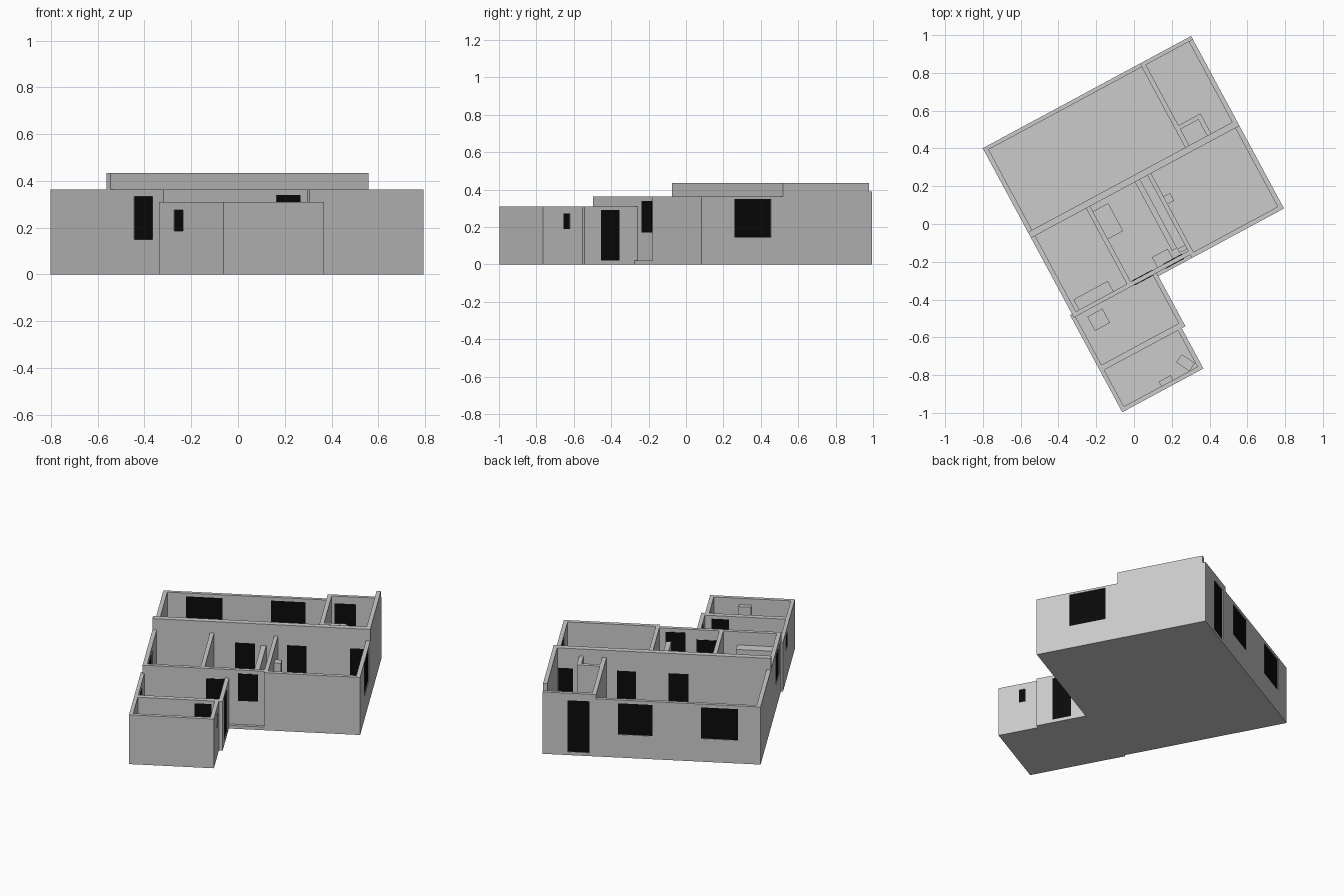
import bpy
from math import radians
from mathutils import Matrix

if "Cube" in bpy.data.objects:
    bpy.data.objects.remove(bpy.data.objects["Cube"])

ROT = Matrix.Rotation(radians(28.3), 4, 'Z')   # whole plan is turned on the grid
LOW, MID, BACK, HIGH = 0.31, 0.363, 0.39, 0.435
FLOOR = 0.02

black = bpy.data.materials.new("dark_pane")
black.diffuse_color = (0.003, 0.003, 0.003, 1)
black.use_nodes = True
black.node_tree.nodes["Principled BSDF"].inputs["Base Color"].default_value = black.diffuse_color


def box(name, a0, a1, b0, b1, z0, z1, mat=None, turn=0):
    """Box given by its extents in plan coordinates a, b and height z."""
    bpy.ops.mesh.primitive_cube_add(size=1)
    ob = bpy.context.object
    ob.name = name
    move = Matrix.Translation(((a0 + a1) / 2, (b0 + b1) / 2, (z0 + z1) / 2))
    spin = Matrix.Rotation(radians(turn), 4, 'Z')
    size = Matrix.Diagonal((a1 - a0, b1 - b0, z1 - z0, 1))
    ob.data.transform(ROT @ move @ spin @ size)
    if mat:
        ob.data.materials.append(mat)
    return ob


def wall(name, a0, a1, b0, b1, top, openings=(), inset=0.004):
    """Wall with cut openings (start, end, sill, head), each filled by a pane."""
    ob = box(name, a0, a1, b0, b1, FLOOR if name in RAISED else 0, top)
    along_a = (a1 - a0) > (b1 - b0)
    for s, e, z0, z1 in openings:
        def span(d):
            return (s, e, b0 - d, b1 + d) if along_a else (a0 - d, a1 + d, s, e)
        cutter = box("cutter", *span(0.05), z0, z1)
        cutter.hide_render = True
        mod = ob.modifiers.new("opening", 'BOOLEAN')
        mod.operation, mod.solver, mod.object = 'DIFFERENCE', 'EXACT', cutter
        bpy.context.view_layer.objects.active = ob
        bpy.ops.object.modifier_apply(modifier=mod.name)
        bpy.data.objects.remove(cutter)
        box(name + "_pane", *span(-inset), z0, z1, black)
    return ob


RAISED = {"recess_wall"}

# Floor slabs
box("main_floor", -0.515, 0.738, -0.304, 0.733, 0, FLOOR)
box("annex_floor", -0.527, -0.017, -0.606, -0.264, 0, FLOOR)
box("end_floor", -0.527, -0.039, -0.848, -0.59, 0, FLOOR)

# Outer walls of the main block
wall("left_wall", -0.515, -0.490, -0.286, 0.733, MID, [(-0.186, -0.017, 0.15, 0.333)])
wall("right_wall_low", 0.713, 0.738, -0.304, 0.193, MID, [(-0.102, 0.119, 0.145, 0.35)])
wall("right_wall_high", 0.713, 0.738, 0.193, 0.714, HIGH)
wall("back_wall", -0.515, 0.43, 0.712, 0.733, MID,
     [(0.106, 0.305, 0.145, 0.342), (-0.384, -0.173, 0.145, 0.342)])
wall("back_wall_right", 0.43, 0.738, 0.712, 0.733, BACK, [(0.47, 0.596, FLOOR, 0.345)])
wall("front_wall_right", 0.184, 0.738, -0.304, -0.28, MID)
wall("recess_wall", -0.515, 0.19, -0.285, -0.262, MID,
     [(-0.149, -0.031, FLOOR, 0.30), (0.034, 0.148, 0.17, 0.34)], inset=-0.003)

# Inner walls of the main block
wall("high_divider", -0.515, 0.738, 0.193, 0.228, HIGH,
     [(-0.04, 0.075, FLOOR, 0.31), (0.26, 0.37, FLOOR, 0.31), (0.622, 0.708, FLOOR, 0.31)])
wall("back_partition", 0.43, 0.455, 0.228, 0.712, BACK)
wall("closet_back", 0.455, 0.587, 0.325, 0.348, BACK)
wall("closet_side", 0.562, 0.587, 0.228, 0.325, BACK)
wall("left_partition", -0.184, -0.160, -0.262, 0.193, MID)
wall("right_partition", 0.184, 0.207, -0.304, 0.193, MID)

# Annex walls
wall("annex_left_wall", -0.527, -0.505, -0.848, -0.264, LOW, [(-0.483, -0.40, 0.185, 0.275)])
wall("annex_right_wall", -0.041, -0.017, -0.606, -0.285, LOW, [(-0.508, -0.394, FLOOR, 0.29)])
wall("annex_divider", -0.527, -0.017, -0.606, -0.575, LOW, [(-0.18, -0.08, FLOOR, 0.29)])
wall("end_right_wall", -0.063, -0.039, -0.848, -0.60, LOW, [(-0.723, -0.683, 0.19, 0.272)])
wall("end_front_wall", -0.527, -0.039, -0.848, -0.825, LOW)

# Furniture
box("hall_cabinet", 0.11, 0.14, -0.22, 0.193, FLOOR, 0.30)
box("hall_bench", 0.0, 0.095, -0.262, -0.20, FLOOR, 0.12)
box("hall_stand", 0.14, 0.184, -0.25, -0.225, FLOOR, 0.12)
box("wall_cupboard", 0.207, 0.246, 0.008, 0.055, FLOOR, 0.28)
box("low_bed", -0.160, -0.068, -0.005, 0.162, FLOOR, 0.09)
box("counter", -0.472, -0.265, -0.262, -0.20, FLOOR, 0.28)
box("table", -0.45, -0.36, -0.40, -0.315, FLOOR, 0.11)
box("tall_box", -0.28, -0.209, -0.825, -0.797, FLOOR, 0.27)
box("corner_basin", -0.15, -0.066, -0.802, -0.750, FLOOR, 0.12, turn=-63)
